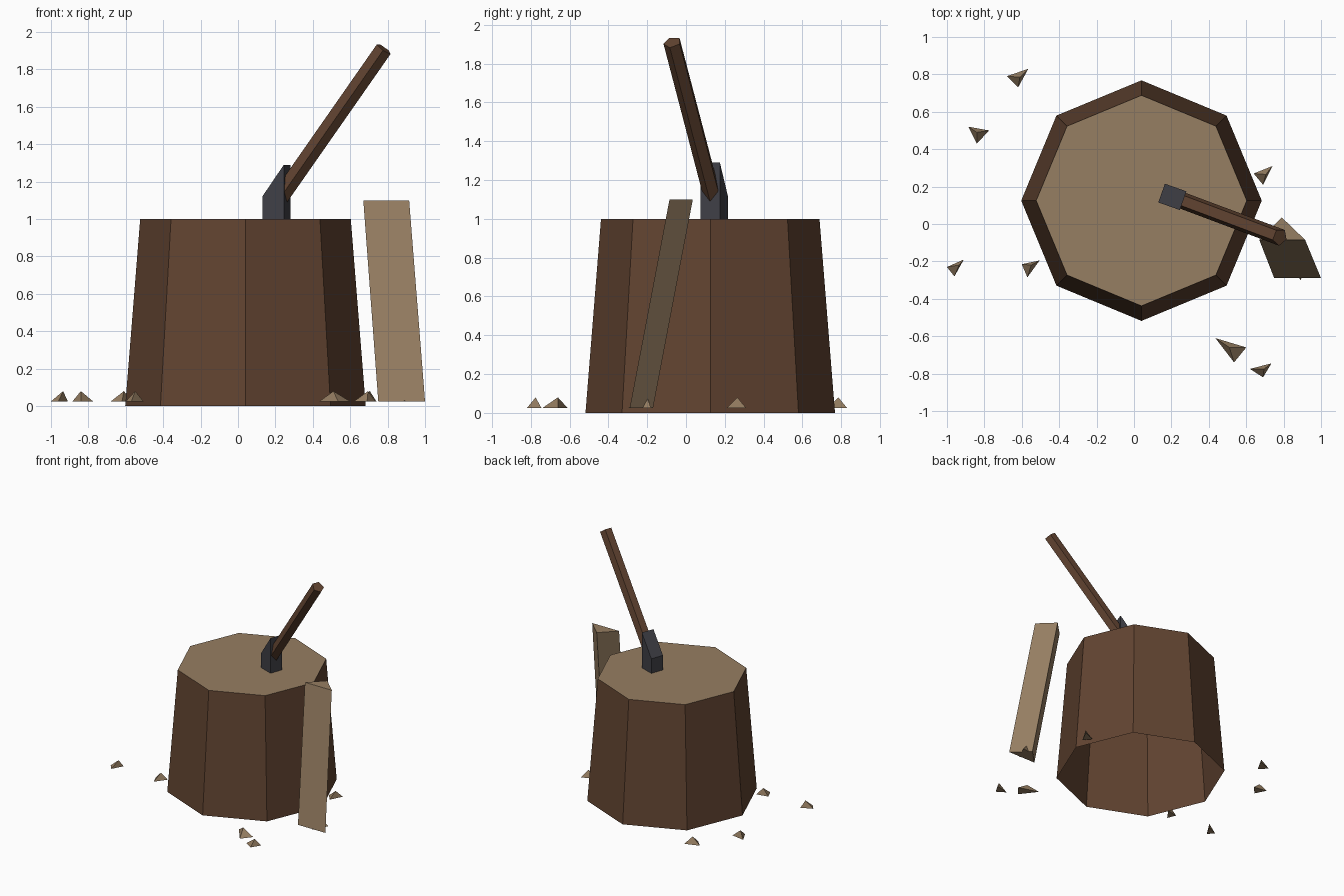
import bpy, math
from mathutils import Vector

if "Cube" in bpy.data.objects:
    bpy.data.objects.remove(bpy.data.objects["Cube"])


def material(name, rgb):
    m = bpy.data.materials.new(name)
    m.diffuse_color = (*rgb, 1)
    m.use_nodes = True
    m.node_tree.nodes["Principled BSDF"].inputs["Base Color"].default_value = m.diffuse_color
    return m


BARK = material("bark_brown", (0.122, 0.058, 0.031))
WOOD = material("cut_wood_tan", (0.305, 0.209, 0.122))
STEEL = material("dark_steel", (0.051, 0.051, 0.062))


def loft(name, low, high, mat, bottom=True, top_mat=None):
    """Solid between two matching counter-clockwise outlines."""
    n = len(low)
    faces = [(i, (i + 1) % n, n + (i + 1) % n, n + i) for i in range(n)]
    faces.append(tuple(range(n, 2 * n)))
    if bottom:
        faces.append(tuple(reversed(range(n))))
    mesh = bpy.data.meshes.new(name)
    mesh.from_pydata([tuple(v) for v in list(low) + list(high)], [], faces)
    mesh.materials.append(mat)
    if top_mat:
        mesh.materials.append(top_mat)
        mesh.polygons[n].material_index = 1
    obj = bpy.data.objects.new(name, mesh)
    bpy.context.collection.objects.link(obj)
    return obj


def ring(center, a, b, radius, sides, start=0.0):
    """Regular polygon in the plane of axes a and b."""
    out = []
    for i in range(sides):
        t = start + math.tau * i / sides
        out.append(Vector(center) + radius * (a * math.cos(t) + b * math.sin(t)))
    return out


X, Y, Z = Vector((1, 0, 0)), Vector((0, 1, 0)), Vector((0, 0, 1))

# Tapered octagonal stump, open underneath, with a pale cut top
loft("stump", ring((0.04, 0.125, 0), X, Y, 0.643, 8),
     ring((0.04, 0.125, 1.0), X, Y, 0.563, 8), BARK, bottom=False, top_mat=WOOD)

# Leaning three-sided split log
loft("split_log",
     [(0.75, -0.29, 0.025), (1.0, -0.29, 0.025), (0.87, -0.17, 0.025)],
     [(0.67, -0.085, 1.1), (0.915, -0.085, 1.1), (0.79, 0.035, 1.1)], WOOD)

# Axe head: wedge profile extruded sideways, sunk into the stump
ang = math.radians(-19.5)
u = Vector((math.cos(ang), math.sin(ang), 0))
v = Vector((-math.sin(ang), math.cos(ang), 0))
mid = Vector((0.205, 0.145, 0))
profile = [(-0.061, 0.96), (0.061, 0.96), (0.061, 1.29), (-0.061, 1.12)]
loft("axe_head", [mid + u * p + Z * q + v * 0.053 for p, q in profile][::-1],
     [mid + u * p + Z * q - v * 0.053 for p, q in profile][::-1], STEEL).data.flip_normals()

# Five-sided handle with its ridge on the underside
start, end = Vector((0.225, 0.138, 1.115)), Vector((0.78, -0.07, 1.91))
axis = (end - start).normalized()
side = Z.cross(axis).normalized()
over = axis.cross(side)
loft("axe_handle", ring(start, side, over, 0.047, 5, -math.pi / 2),
     ring(end, side, over, 0.047, 5, -math.pi / 2), BARK)

# Wood chips: three ground corners and an apex each (x, y pairs)
chips = [
    ((-0.68, 0.79), (-0.62, 0.73), (-0.565, 0.83), (-0.61, 0.785)),
    ((-0.885, 0.52), (-0.84, 0.43), (-0.775, 0.50), (-0.84, 0.49)),
    ((-1.0, -0.23), (-0.96, -0.28), (-0.91, -0.19), (-0.935, -0.22)),
    ((-0.60, -0.215), (-0.57, -0.285), (-0.505, -0.195), (-0.55, -0.22)),
    ((0.64, 0.27), (0.69, 0.21), (0.74, 0.31), (0.705, 0.265)),
    ((0.435, -0.61), (0.535, -0.74), (0.60, -0.66), (0.51, -0.66)),
    ((0.62, -0.775), (0.69, -0.82), (0.735, -0.745), (0.695, -0.775)),
    ((0.83, -0.20), (0.89, -0.30), (0.95, -0.18), (0.90, -0.20)),
]
for i, (a, b, c, tip) in enumerate(chips):
    mesh = bpy.data.meshes.new("wood_chip")
    mesh.from_pydata([(*p, 0.025) for p in (a, b, c)] + [(*tip, 0.08)], [],
                     [(2, 1, 0), (0, 1, 3), (1, 2, 3), (2, 0, 3)])
    mesh.materials.append(WOOD)
    obj = bpy.data.objects.new(f"wood_chip_{i + 1}", mesh)
    bpy.context.collection.objects.link(obj)
